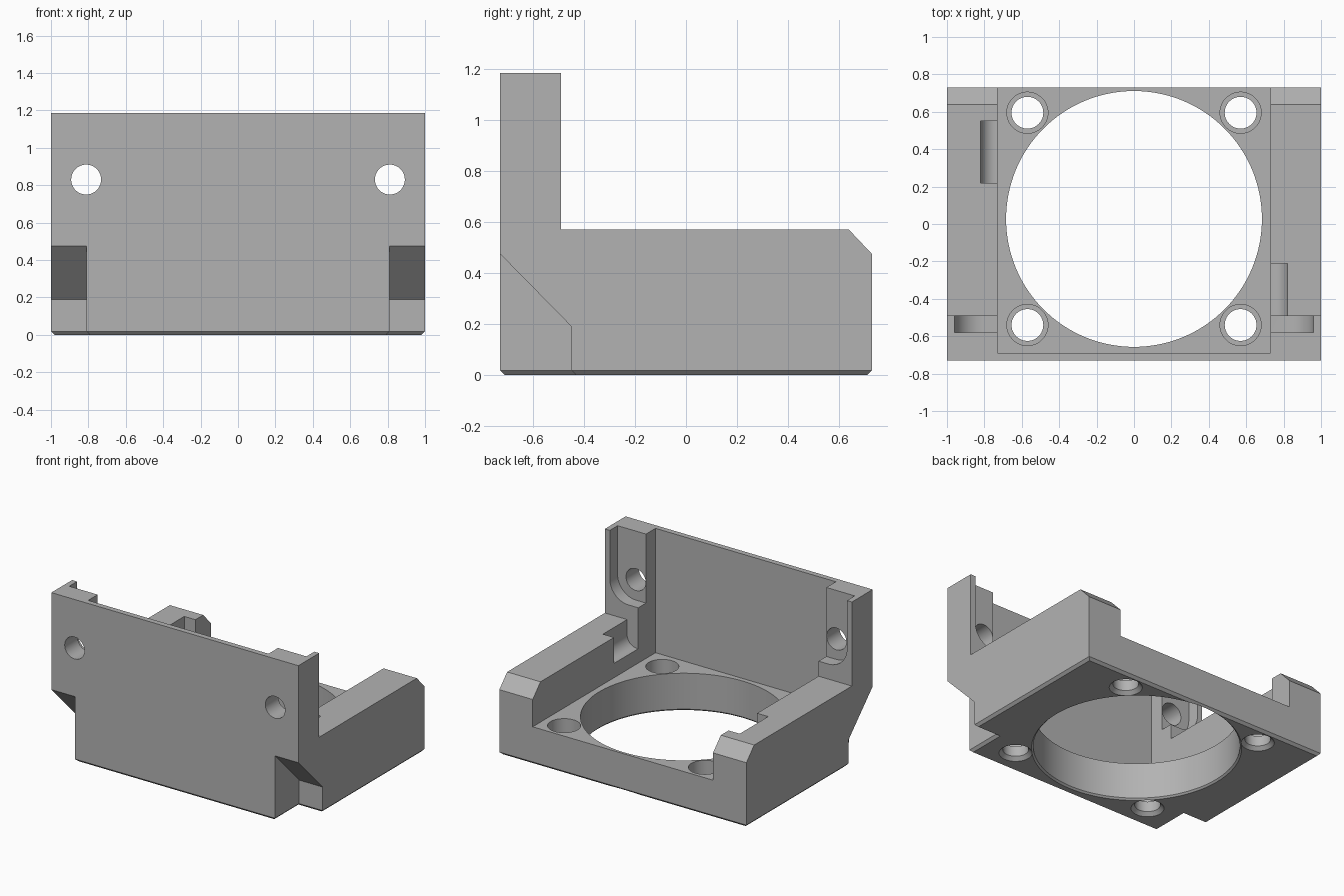
import bpy, bmesh, math
from mathutils import Vector

cube = bpy.data.objects.get("Cube")
if cube:
    bpy.data.objects.remove(cube, do_unlink=True)


def new_object(name, bm):
    bmesh.ops.recalc_face_normals(bm, faces=bm.faces)
    mesh = bpy.data.meshes.new(name)
    bm.to_mesh(mesh)
    bm.free()
    obj = bpy.data.objects.new(name, mesh)
    bpy.context.collection.objects.link(obj)
    return obj


def prism(name, profile, axis, lo, hi):
    """Extrude a 2D profile along an axis from lo to hi."""
    place = {"x": lambda a, b, t: (t, a, b),
             "y": lambda a, b, t: (a, t, b)}[axis]
    bm = bmesh.new()
    face = bm.faces.new([bm.verts.new(place(a, b, lo)) for a, b in profile])
    step = Vector(place(0, 0, hi - lo))
    ext = bmesh.ops.extrude_face_region(bm, geom=[face], use_keep_orig=True)
    moved = [v for v in ext["geom"] if isinstance(v, bmesh.types.BMVert)]
    bmesh.ops.translate(bm, verts=moved, vec=step)
    return new_object(name, bm)


def drill(name, x, y, z0, z1, r0, r1, sides=48):
    """Vertical cylinder or cone from z0 to z1."""
    bm = bmesh.new()
    bmesh.ops.create_cone(bm, cap_ends=True, segments=sides, radius1=r0,
                          radius2=r1, depth=z1 - z0)
    bmesh.ops.translate(bm, verts=bm.verts, vec=(x, y, (z0 + z1) / 2))
    return new_object(name, bm)


def circle(cx, cz, r, n=48):
    return [(cx + r * math.cos(math.tau * i / n),
             cz + r * math.sin(math.tau * i / n)) for i in range(n)]


def pocket(side, y0, y1, outer, floor, r):
    """Cutter open inward and upward, with a rounded lower outer corner."""
    arc = [(outer - r + r * math.cos(a), floor + r - r * math.sin(a))
           for a in (math.pi / 2 * i / 12 for i in range(13))]
    pts = [(0.6, 1.4), (outer, 1.4)] + arc + [(0.6, floor)]
    return prism("pocket_cutter", [(side * x, z) for x, z in pts], "y", y0, y1)


def cut(target, cutter):
    mod = target.modifiers.new("cut", "BOOLEAN")
    mod.operation = "DIFFERENCE"
    mod.solver = "EXACT"
    mod.object = cutter
    bpy.context.view_layer.objects.active = target
    bpy.ops.object.modifier_apply(modifier=mod.name)
    bpy.data.objects.remove(cutter, do_unlink=True)


# Solid body from its side outline
body = prism("mount_bracket", [(-0.73, 0), (0.73, 0), (0.73, 0.475), (0.64, 0.57),
                               (-0.49, 0.57), (-0.49, 1.185), (-0.73, 1.185)],
             "x", -1, 1)

# Sloped notches in the lower front corners
for lo, hi in ((-1.2, -0.81), (0.81, 1.2)):
    cut(body, prism("corner_cutter", [(-0.45, -0.1), (-0.45, 0.19), (-0.73, 0.475),
                                      (-0.9, 0.65), (-0.9, -0.1)], "x", lo, hi))

# Small chamfer round the bottom outline
bm = bmesh.new()
bm.from_mesh(body.data)
rim = [e for e in bm.edges if all(abs(v.co.z) < 1e-4 for v in e.verts)
       and any(abs(f.normal.z) < 0.5 for f in e.link_faces)]
bmesh.ops.bevel(bm, geom=rim, offset=0.018, segments=1, affect="EDGES")
bm.to_mesh(body.data)
bm.free()

# Inner cavity, open at the back and top
cut(body, prism("cavity_cutter", [(-0.69, 0.275), (1, 0.275), (1, 1.4), (-0.69, 1.4)],
                "x", -0.73, 0.73))

# Large round opening with a chamfered lower rim
cut(body, drill("opening_cutter", 0, 0.027, -0.1, 0.5, 0.684, 0.684, 128))
cut(body, drill("opening_rim_cutter", 0, 0.027, -0.012, 0.012, 0.708, 0.684, 128))

for side in (-1, 1):
    # Counterbored floor screw holes
    for y in (-0.54, 0.595):
        x = side * 0.57
        cut(body, drill("screw_cutter", x, y, -0.1, 0.4, 0.085, 0.085))
        cut(body, drill("screw_head_cutter", x, y, 0.1, 0.4, 0.11, 0.11))
        cut(body, drill("screw_rim_cutter", x, y, -0.025, 0.025, 0.135, 0.085))
    # Rounded recess and bolt hole in each upright
    cut(body, pocket(side, -0.58, -0.4, 0.96, 0.68, 0.15))
    cut(body, prism("bolt_cutter", circle(side * 0.812, 0.83, 0.08), "y", -1, -0.5))

# Cable notches in the side walls
cut(body, pocket(1, -0.49, -0.21, 0.82, 0.38, 0.08))
cut(body, pocket(-1, 0.22, 0.55, 0.82, 0.38, 0.08))

# Material and shading
grey = bpy.data.materials.new("plain_grey")
grey.use_nodes = True
colour = (0.45, 0.45, 0.45, 1)
grey.diffuse_color = colour
grey.node_tree.nodes["Principled BSDF"].inputs["Base Color"].default_value = colour
body.data.materials.clear()
body.data.materials.append(grey)
for f in body.data.polygons:
    f.material_index = 0
bpy.ops.object.select_all(action="DESELECT")
body.select_set(True)
bpy.context.view_layer.objects.active = body
bpy.ops.object.shade_smooth_by_angle(angle=math.radians(30))
